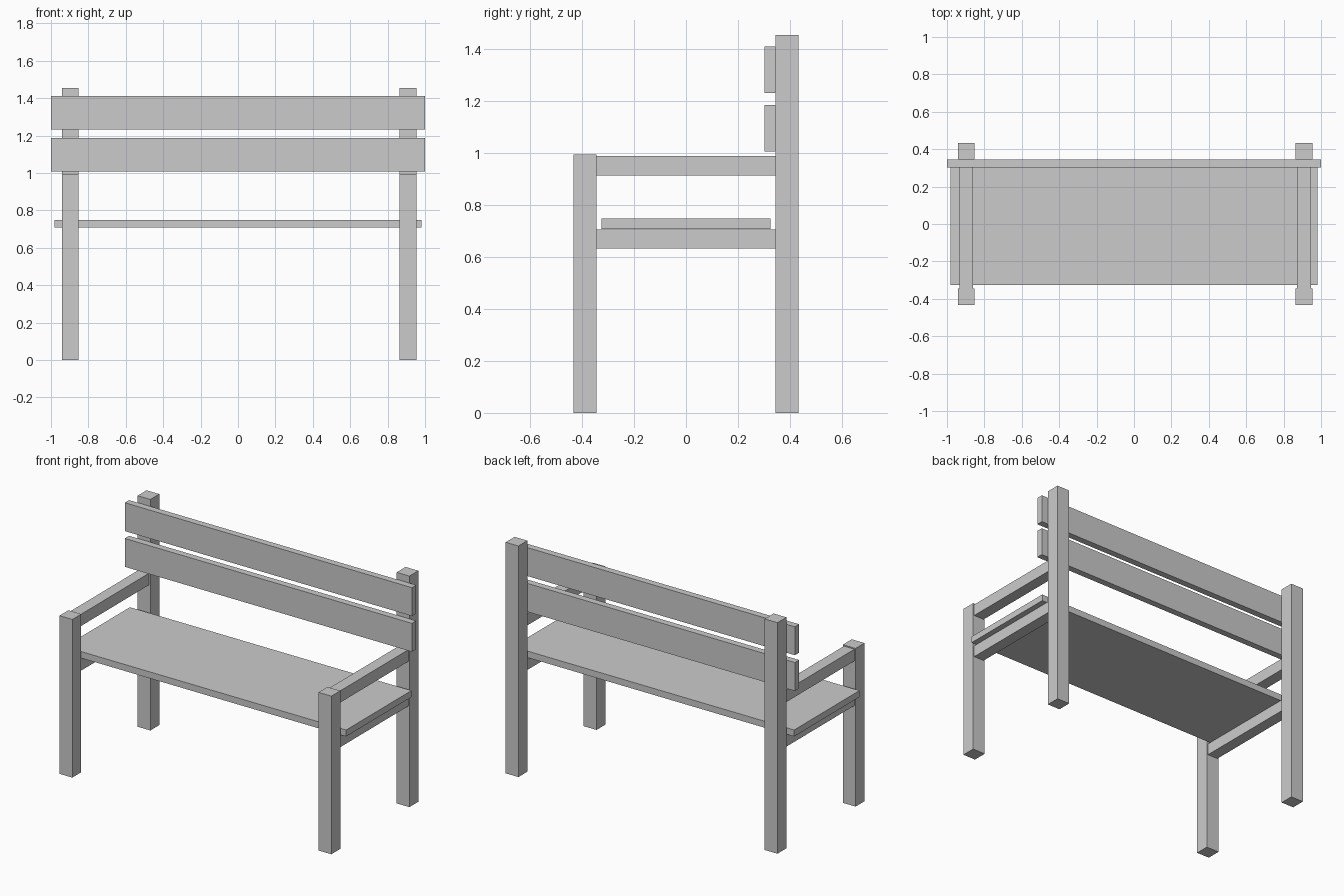
import bpy

if "Cube" in bpy.data.objects:
    bpy.data.objects.remove(bpy.data.objects["Cube"])


def box(name, x, y, z):
    """Box spanning the (min, max) ranges on each axis."""
    bpy.ops.mesh.primitive_cube_add(size=1, location=[sum(r) / 2 for r in (x, y, z)])
    ob = bpy.context.object
    ob.name = name
    ob.scale = [r[1] - r[0] for r in (x, y, z)]
    bpy.ops.object.transform_apply(location=False, rotation=False, scale=True)
    return ob


LEG = 0.089 / 2    # half leg width
RAIL = 0.073 / 2   # half rail width
INNER, OUTER = 0.344, 0.433

# End frames: legs, armrest and seat rail (right frame sits slightly further out)
for side, cx in (("left", -0.896), ("right", 0.909)):
    leg_x = (cx - LEG, cx + LEG)
    rail_x = (cx - RAIL, cx + RAIL)
    box(f"{side}_front_leg", leg_x, (-OUTER, -INNER), (0, 0.996))
    box(f"{side}_back_leg", leg_x, (INNER, OUTER), (0, 1.455))
    box(f"{side}_armrest", rail_x, (-INNER, INNER), (0.915, 0.989))
    box(f"{side}_seat_rail", rail_x, (-INNER, INNER), (0.634, 0.707))

# Seat board
box("seat", (-0.981, 0.981), (-0.325, 0.325), (0.708, 0.749))

# Backrest slats
for name, z in (("lower", (1.007, 1.186)), ("upper", (1.232, 1.411))):
    box(f"{name}_back_slat", (-1, 1), (0.302, INNER), z)
